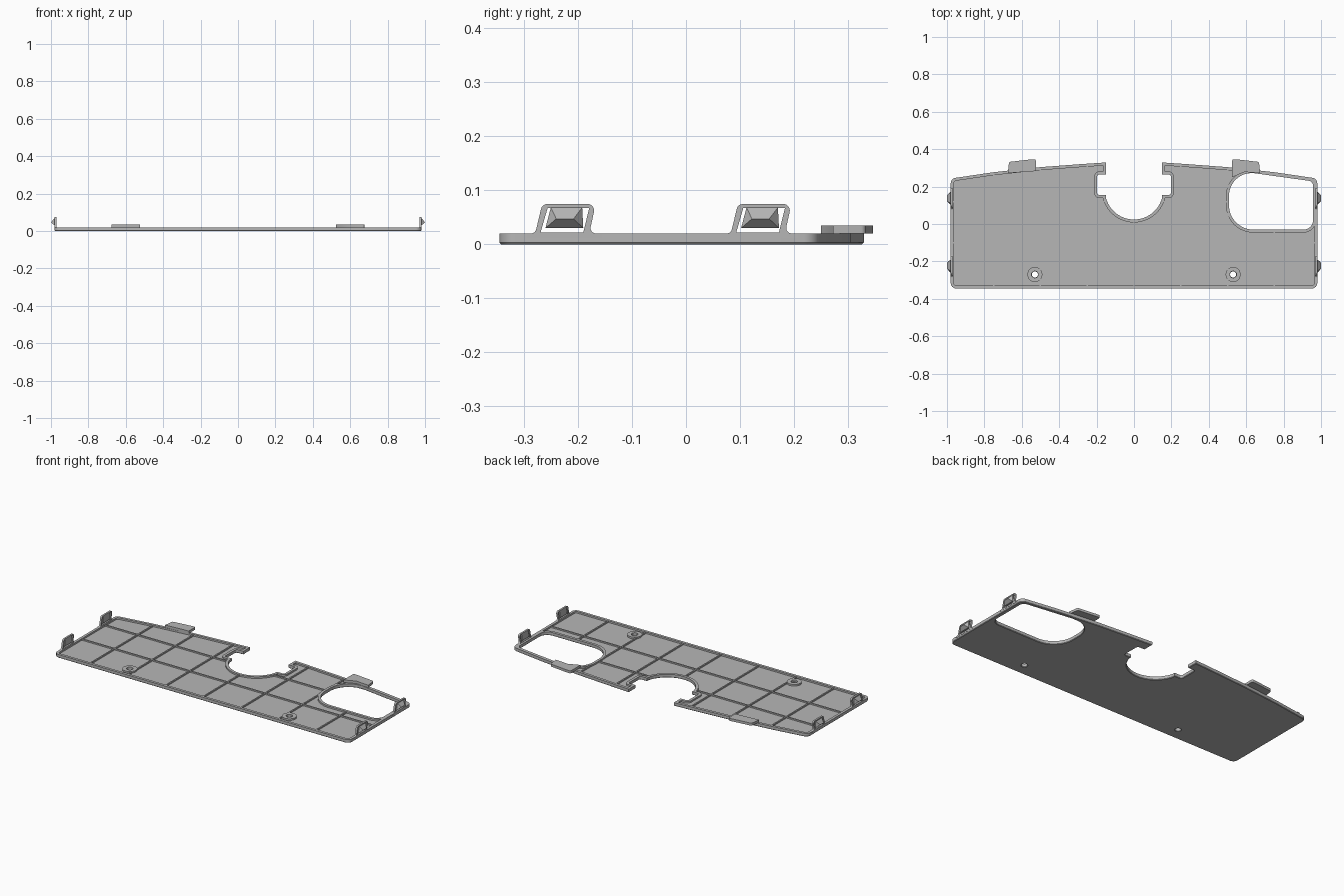
import bpy, bmesh, math
from mathutils import Matrix, Vector

cube = bpy.data.objects.get("Cube")
if cube:
    bpy.data.objects.remove(cube, do_unlink=True)

grey = bpy.data.materials.new("plastic_grey")
grey.use_nodes = True
grey.diffuse_color = (0.47, 0.47, 0.47, 1)
grey.node_tree.nodes["Principled BSDF"].inputs["Base Color"].default_value = grey.diffuse_color
parts = []


def rounded(points, steps=8):
    """Closed loop from (x, y[, radius]) corners, with true circular fillets."""
    loop, n = [], len(points)
    for i, p in enumerate(points):
        c = Vector(p[:2])
        r = p[2] if len(p) > 2 else 0
        if not r:
            loop.append(c)
            continue
        a = (Vector(points[i - 1][:2]) - c).normalized()
        b = (Vector(points[(i + 1) % n][:2]) - c).normalized()
        half = a.angle(b) / 2
        start, end, w = c + a * r / math.tan(half), c + b * r / math.tan(half), math.sin(half)
        for k in range(steps + 1):
            t = k / steps
            u, v, q = (1 - t) ** 2, 2 * w * t * (1 - t), t * t
            loop.append((start * u + c * v + end * q) / (u + v + q))
    return loop


def circle(x, y, r, n=32):
    return [Vector((x + r * math.cos(k * math.tau / n), y + r * math.sin(k * math.tau / n)))
            for k in range(n)]


def offset(loop, d):
    """Move a counter-clockwise loop inwards by d (outwards if negative)."""
    out = []
    for i, p in enumerate(loop):
        e1 = (p - loop[i - 1]).normalized()
        e2 = (loop[(i + 1) % len(loop)] - p).normalized()
        n1, n2 = Vector((-e1.y, e1.x)), Vector((-e2.y, e2.x))
        out.append(p + (n1 + n2) * d / (1 + n1.dot(n2)))
    return out


def finish(name, bm):
    bmesh.ops.recalc_face_normals(bm, faces=bm.faces)
    mesh = bpy.data.meshes.new(name)
    bm.to_mesh(mesh)
    bm.free()
    mesh.materials.clear()
    mesh.materials.append(grey)
    obj = bpy.data.objects.new(name, mesh)
    bpy.context.collection.objects.link(obj)
    parts.append(obj)
    return obj


def prism(name, loops, low, high, matrix=Matrix(), chamfer=0):
    """Extrude an outline with holes (further loops) between two heights."""
    curve = bpy.data.curves.new(name + "_profile", 'CURVE')
    curve.dimensions, curve.fill_mode = '2D', 'BOTH'
    curve.extrude = (high - low) / 2
    for loop in loops:
        s = curve.splines.new('POLY')
        s.points.add(len(loop) - 1)
        for pt, co in zip(s.points, loop):
            pt.co = (co[0], co[1], 0, 1)
        s.use_cyclic_u = True
    tmp = bpy.data.objects.new(name + "_profile", curve)
    bpy.context.collection.objects.link(tmp)
    deps = bpy.context.evaluated_depsgraph_get()
    mesh = bpy.data.meshes.new_from_object(tmp.evaluated_get(deps))
    bm = bmesh.new()
    bm.from_mesh(mesh)
    bpy.data.objects.remove(tmp, do_unlink=True)
    bpy.data.curves.remove(curve)
    bpy.data.meshes.remove(mesh)
    bmesh.ops.remove_doubles(bm, verts=bm.verts, dist=1e-5)
    bmesh.ops.translate(bm, verts=bm.verts, vec=(0, 0, (low + high) / 2))
    bmesh.ops.recalc_face_normals(bm, faces=bm.faces)
    if chamfer:
        edges = [e for e in bm.edges if len(e.link_faces) == 2
                 and all(v.co.z < low + 1e-5 for v in e.verts)
                 and e.calc_face_angle(0) > 1]
        bmesh.ops.bevel(bm, geom=edges, offset=chamfer, segments=1, affect='EDGES')
    bmesh.ops.transform(bm, matrix=matrix, verts=bm.verts)
    return finish(name, bm)


def box(name, x0, x1, y0, y1, z0, z1):
    bm = bmesh.new()
    bmesh.ops.create_cube(bm, size=1, matrix=Matrix.Translation(
        ((x0 + x1) / 2, (y0 + y1) / 2, (z0 + z1) / 2)) @ Matrix.Diagonal((x1 - x0, y1 - y0, z1 - z0, 1)))
    return finish(name, bm)


FLOOR, TOP, WALL = 0.010, 0.020, 0.016

# Panel outline: right half with the rear notch, then its mirror
half = [(0.98, -0.345, 0.03), (0.98, 0.243, 0.03), (0.75, 0.277), (0.5, 0.304), (0.3, 0.319),
        (0.15, 0.329), (0.15, 0.265), (0.197, 0.265, 0.012), (0.197, 0.155, 0.012), (0.15, 0.155)]
for k in range(13):
    a = math.radians(-15 - k * 75 / 12)
    half.append((0.155 * math.cos(a), 0.179 + 0.155 * math.sin(a)))
outline = rounded(half + [(-p[0],) + tuple(p[1:]) for p in reversed(half[:-1])])

# Large opening and screw holes
opening = rounded([(0.508, -0.03, 0.13), (0.957, -0.03, 0.05), (0.957, 0.228, 0.025),
                   (0.64, 0.272, 0.02), (0.508, 0.272, 0.12)], 12)
screws = [(-0.53, -0.27), (0.53, -0.27)]
prism("floor_panel", [outline, opening] + [circle(x, y, 0.016) for x, y in screws],
      0, FLOOR, chamfer=0.003)

# Raised walls
prism("outer_rim", [outline, offset(outline, WALL)], FLOOR, TOP)
prism("opening_rim", [offset(opening, -WALL), opening], FLOOR, TOP)
for x, y in screws:
    prism("screw_boss", [circle(x, y, 0.04), circle(x, y, 0.018)], FLOOR, TOP)

# Stiffening ribs
T = 0.004
for x, y0, y1 in [(-0.75, -0.335, 0.27), (-0.5, -0.335, 0.295), (-0.25, -0.335, 0.315),
                  (0, -0.335, 0.015), (0.25, -0.335, 0.315), (0.5, -0.335, 0.295),
                  (0.75, -0.335, -0.035)]:
    box("long_rib", x - T, x + T, y0, y1, FLOOR - 0.002, TOP - 0.002)
for y, x0, x1 in [(-0.1, -0.972, 0.972), (0.12, -0.972, -0.155), (0.12, 0.155, 0.5)]:
    box("cross_rib", x0, x1, y - T, y + T, FLOOR - 0.002, TOP - 0.002)

# Rear locating tabs
tab = [(0.525, 0.283), (0.675, 0.272), (0.668, 0.332, 0.01), (0.545, 0.346, 0.01), (0.525, 0.346, 0.008)]
prism("left_tab", [rounded([(0.525, 0.25), (0.59, 0.278)] + tab[1:])], TOP, 0.035)
prism("right_tab", [rounded([(-p[0],) + tuple(p[1:]) for p in tab])], TOP, 0.035)

# Side snap clips: a leaning frame with a pyramid hook hanging in its window
frame = rounded([(-0.295, 0.012), (-0.295, 0.02), (-0.279, 0.02, 0.01), (-0.266, 0.0745, 0.012),
                 (-0.167, 0.0745, 0.012), (-0.179, 0.02, 0.01), (-0.155, 0.02), (-0.155, 0.012)])
window = [(-0.269, 0.022), (-0.256, 0.067), (-0.179, 0.067), (-0.19, 0.022)]
hook = [(-0.26, 0.03), (-0.25, 0.068), (-0.192, 0.068), (-0.19, 0.03)]
for side, label in ((1, "left"), (-1, "right")):
    for shift in (0, 0.362):
        place = Matrix(((0, 0, side, 0), (1, 0, 0, shift), (0, 1, 0, 0), (0, 0, 0, 1)))
        prism(label + "_clip_frame", [frame, window], 0.97, 0.981, place)
        bm = bmesh.new()
        for y, z in hook:
            for x in (0.97, 0.981):
                bm.verts.new((side * x, y + shift, z))
        for y in (-0.24, -0.208):
            bm.verts.new((side, y + shift, 0.047))
        bmesh.ops.convex_hull(bm, input=bm.verts)
        finish(label + "_clip_hook", bm)

# Smooth the curved walls, keep the edges sharp
bpy.ops.object.select_all(action='DESELECT')
for obj in parts:
    obj.select_set(True)
bpy.context.view_layer.objects.active = parts[0]
bpy.ops.object.shade_smooth_by_angle(angle=math.radians(30))
